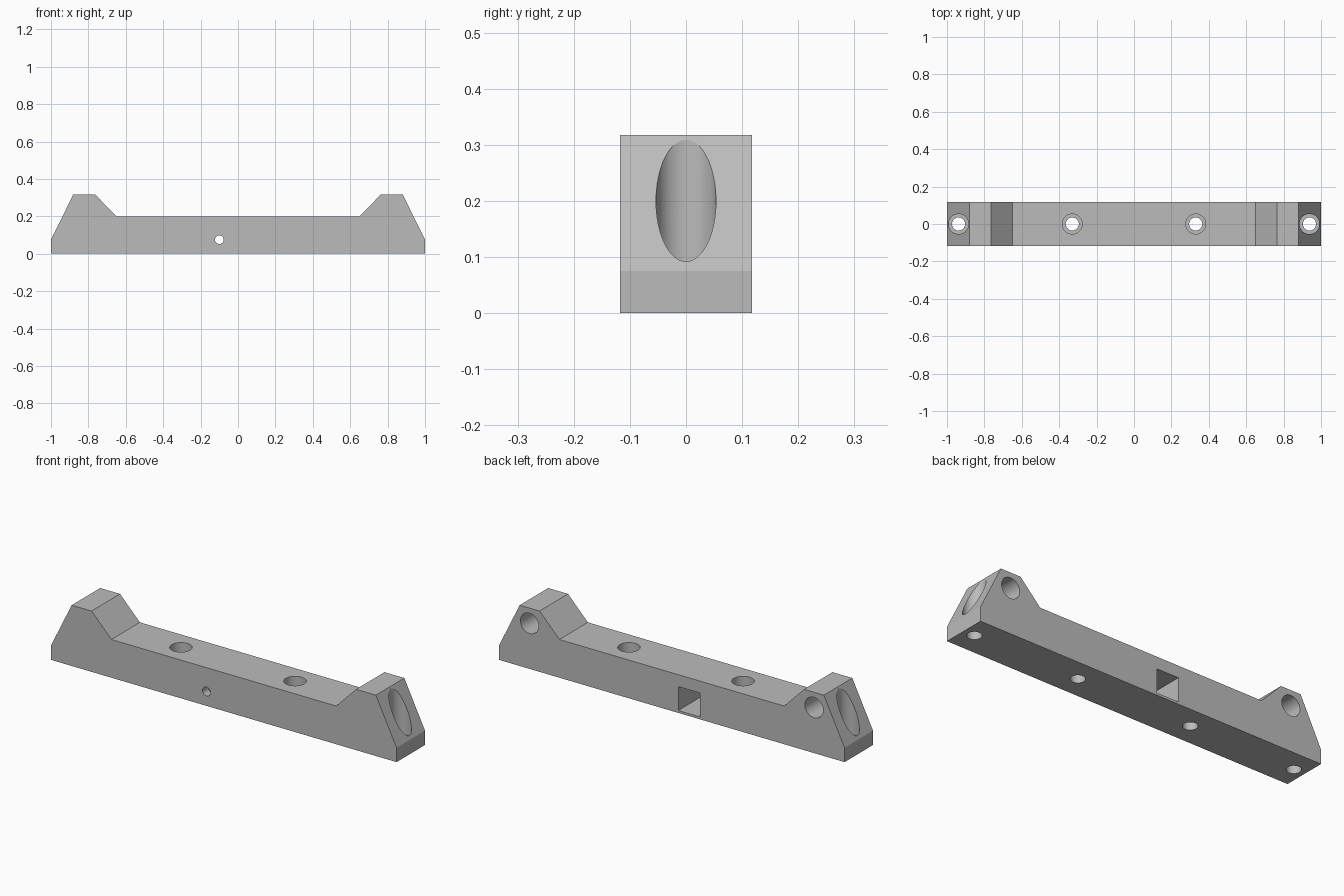
import bpy, bmesh, math
from mathutils import Matrix

if "Cube" in bpy.data.objects:
    bpy.data.objects.remove(bpy.data.objects["Cube"], do_unlink=True)

HALF_WIDTH = 0.1175

grey = bpy.data.materials.new("grey")
grey.use_nodes = True
colour = (0.5, 0.5, 0.5, 1)
grey.diffuse_color = colour
grey.node_tree.nodes["Principled BSDF"].inputs["Base Color"].default_value = colour


def finish(name, bm):
    bmesh.ops.recalc_face_normals(bm, faces=bm.faces)
    mesh = bpy.data.meshes.new(name)
    bm.to_mesh(mesh)
    bm.free()
    mesh.materials.append(grey)
    obj = bpy.data.objects.new(name, mesh)
    bpy.context.collection.objects.link(obj)
    return obj


def drill(name, radius, start, end, axis):
    """Cylinder cutter from one point to another along the Y or Z axis."""
    bm = bmesh.new()
    length = (end - start)
    turn = Matrix.Rotation(math.pi / 2, 4, 'X') if axis[0] == "Y" else Matrix()
    middle = (start + end) / 2
    x, other = axis[1:]
    place = (x, middle, other) if axis[0] == "Y" else (x, other, middle)
    bmesh.ops.create_cone(bm, cap_ends=True, segments=64, radius1=radius, radius2=radius,
                          depth=length, matrix=Matrix.Translation(place) @ turn)
    return finish(name, bm)


# Body: mirrored side profile extruded across the width
half = [(1, 0), (1, 0.075), (0.88, 0.318), (0.765, 0.318), (0.65, 0.2)]
profile = half + [(-x, z) for x, z in reversed(half)]
bm = bmesh.new()
face = bm.faces.new([bm.verts.new((x, -HALF_WIDTH, z)) for x, z in profile])
side = bmesh.ops.extrude_face_region(bm, geom=[face])
bmesh.ops.translate(bm, vec=(0, 2 * HALF_WIDTH, 0),
                    verts=[v for v in side["geom"] if isinstance(v, bmesh.types.BMVert)])
body = finish("mounting_bar", bm)

cutters = []
for sign in (-1, 1):
    # Counterbored vertical screw holes
    for x in (0.33, 0.938):
        cutters.append(drill("counterbore_cutter", 0.0535, 0.06, 0.5, ("Z", sign * x, 0)))
        cutters.append(drill("screw_hole_cutter", 0.035, -0.1, 0.1, ("Z", sign * x, 0)))
    # Blind holes in the back of the raised ends
    cutters.append(drill("blind_hole_cutter", 0.053, -0.07, 0.2, ("Y", sign * 0.823, 0.238)))

# Small front hole opening into the square back pocket
cutters.append(drill("pin_hole_cutter", 0.023, -0.2, 0, ("Y", -0.1, 0.075)))
bm = bmesh.new()
bmesh.ops.create_cube(bm, size=1, matrix=Matrix.Translation((-0.1, 0.065, 0.075))
                      @ Matrix.Diagonal((0.125, 0.27, 0.125, 1)))
cutters.append(finish("pocket_cutter", bm))

# Cut every opening, then drop the cutters
bpy.context.view_layer.objects.active = body
body.select_set(True)
for cutter in cutters:
    mod = body.modifiers.new("cut", 'BOOLEAN')
    mod.operation = 'DIFFERENCE'
    mod.solver = 'EXACT'
    mod.object = cutter
    bpy.ops.object.modifier_apply(modifier=mod.name)
    bpy.data.objects.remove(cutter, do_unlink=True)

bpy.ops.object.shade_smooth_by_angle(angle=math.radians(25))
